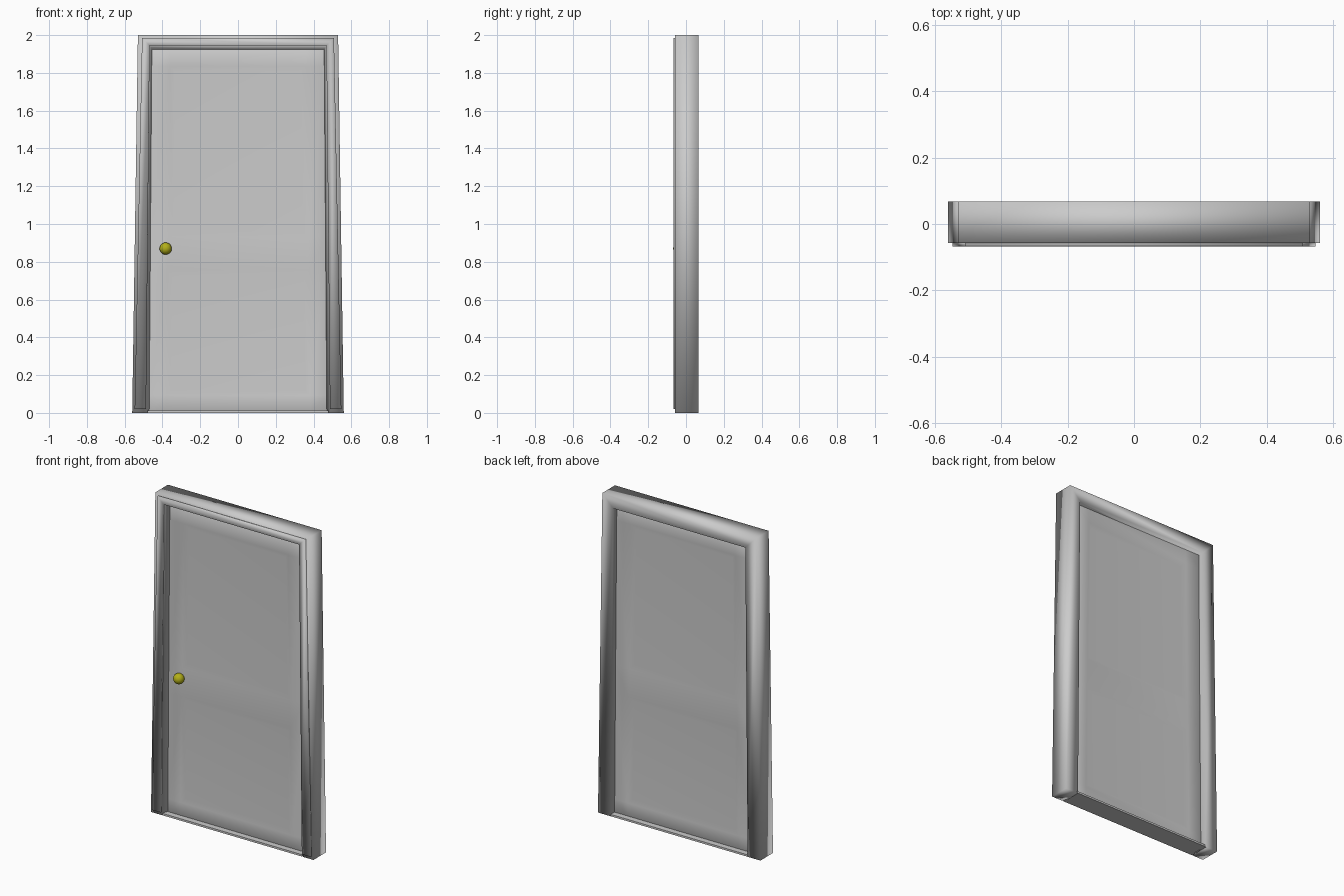
import bpy, bmesh

if "Cube" in bpy.data.objects:
    bpy.data.objects.remove(bpy.data.objects["Cube"])

FRONT, BACK = -0.057, 0.067
MID = 0.005          # middle plane of the door leaf


def make_object(name, bm):
    bmesh.ops.recalc_face_normals(bm, faces=bm.faces)
    me = bpy.data.meshes.new(name)
    bm.to_mesh(me)
    bm.free()
    for p in me.polygons:
        p.use_smooth = True
    ob = bpy.data.objects.new(name, me)
    bpy.context.collection.objects.link(ob)
    return ob


def arch(name, section, z_foot):
    """Sweep a closed section around a tapered doorway.
    Each section point: (half width at foot, half width at top, top z, y)."""
    bm = bmesh.new()
    rows = [[bm.verts.new(c) for c in ((-xb, y, z_foot), (-xt, y, zt),
                                       (xt, y, zt), (xb, y, z_foot))]
            for xb, xt, zt, y in section]
    for a, b in zip(rows, rows[1:] + rows[:1]):
        for i in range(3):
            bm.faces.new((a[i], a[i + 1], b[i + 1], b[i]))
    for end in (0, 3):
        bm.faces.new([r[end] for r in rows])
    return make_object(name, bm)


# Door frame with splayed front reveal
arch("door_frame", [(0.56, 0.53, 2.0, BACK), (0.56, 0.53, 2.0, FRONT),
                    (0.487, 0.468, 1.945, FRONT), (0.470, 0.456, 1.923, -0.02),
                    (0.472, 0.456, 1.923, BACK)], 0.0)

# Raised trim on the front of the frame
trim = arch("frame_trim", [(0.547, 0.508, 1.985, FRONT + 0.005), (0.547, 0.508, 1.985, -0.067),
                           (0.487, 0.468, 1.945, -0.067), (0.487, 0.468, 1.945, FRONT + 0.005)], 0.02)

# Thin threshold
bm = bmesh.new()
bmesh.ops.create_cube(bm, size=1.0)
for v in bm.verts:
    v.co.x *= 0.96
    v.co.y = FRONT if v.co.y < 0 else BACK
    v.co.z = 0.0 if v.co.z < 0 else 0.012
sill = make_object("threshold", bm)
for p in sill.data.polygons:
    p.use_smooth = False

# Door leaf: front half with two sunk panels, mirrored to the back
levels = [(0.008, 0.472, 0.382), (0.093, 0.471, 0.382), (0.755, 0.466, 0.375),
          (0.933, 0.465, 0.371), (1.835, 0.458, 0.360), (1.926, 0.458, 0.360)]
bm = bmesh.new()
grid = [[bm.verts.new((x, -0.025, z)) for x in (-edge, -panel, panel, edge)]
        for z, edge, panel in levels]
panels = []
for r in range(5):
    for c in range(3):
        f = bm.faces.new((grid[r][c], grid[r][c + 1], grid[r + 1][c + 1], grid[r + 1][c]))
        if c == 1 and r in (1, 3):
            panels.append(f)
bm.normal_update()
rim = [e for e in bm.edges if e.is_boundary]
bmesh.ops.inset_individual(bm, faces=panels, thickness=0.038, depth=-0.014)
ext = bmesh.ops.extrude_edge_only(bm, edges=rim)
for v in ext["geom"]:
    if isinstance(v, bmesh.types.BMVert):
        v.co.y = 0.0
door = make_object("door_leaf", bm)
door.location.y = MID
m = door.modifiers.new("Mirror", 'MIRROR')
m.use_axis = (False, True, False)
door.modifiers.new("Normals", 'WEIGHTED_NORMAL')

# Round brass knob
bpy.ops.mesh.primitive_uv_sphere_add(segments=32, ring_count=16, radius=0.032,
                                     location=(-0.383, -0.036, 0.87))
knob = bpy.context.object
knob.name = "door_knob"
bpy.ops.object.shade_smooth()
brass = bpy.data.materials.new("brass")
brass.diffuse_color = (0.45, 0.43, 0.01, 1.0)
brass.use_nodes = True
brass.node_tree.nodes["Principled BSDF"].inputs["Base Color"].default_value = brass.diffuse_color
knob.data.materials.append(brass)
